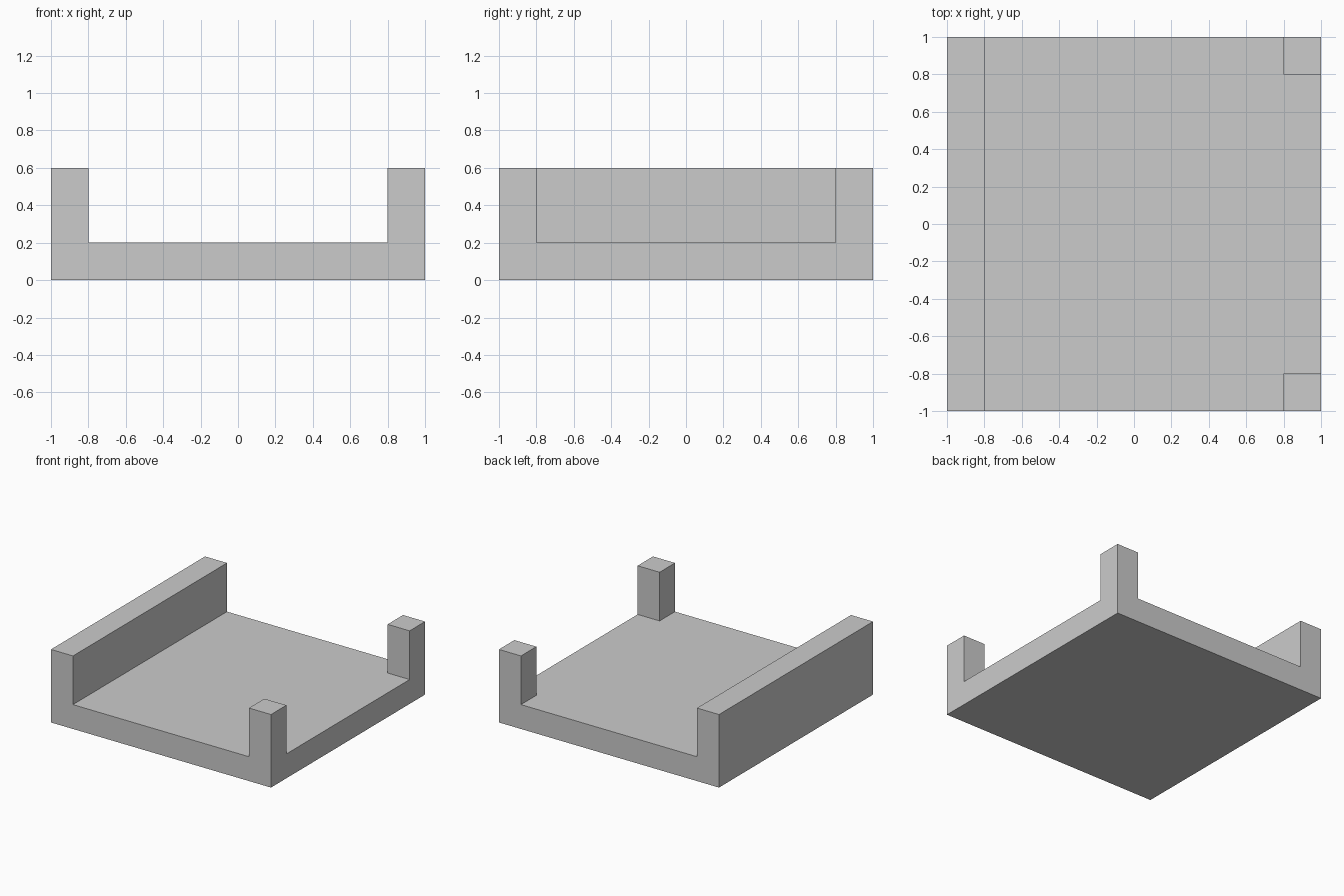
import bpy
import bmesh
from mathutils import Vector

if "Cube" in bpy.data.objects:
    bpy.data.objects.remove(bpy.data.objects["Cube"])

HALF, INNER = 1.0, 0.8
BASE_H, TOTAL_H = 0.2, 0.6

bm = bmesh.new()

# Base slab
bmesh.ops.create_cube(bm, size=1.0)
for v in bm.verts:
    v.co = Vector((v.co.x * 2 * HALF, v.co.y * 2 * HALF, (v.co.z + 0.5) * BASE_H))

# Score the slab along the inner wall lines
for axis in (Vector((1, 0, 0)), Vector((0, 1, 0))):
    for side in (-1, 1):
        bmesh.ops.bisect_plane(bm, geom=bm.verts[:] + bm.edges[:] + bm.faces[:],
                               plane_co=axis * side * INNER, plane_no=axis)


def is_raised(face):
    """Top cells belonging to the left wall or the two right corner posts."""
    c = face.calc_center_median()
    on_top = c.z > BASE_H - 1e-4
    left_wall = c.x < -INNER
    corner_post = c.x > INNER and abs(c.y) > INNER
    return on_top and (left_wall or corner_post)


# Left wall and corner posts
raised = [f for f in bm.faces if is_raised(f)]
result = bmesh.ops.extrude_face_region(bm, geom=raised)
top_verts = [g for g in result["geom"] if isinstance(g, bmesh.types.BMVert)]
bmesh.ops.translate(bm, verts=top_verts, vec=(0, 0, TOTAL_H - BASE_H))

# Merge flat areas back into clean faces
bmesh.ops.dissolve_limit(bm, angle_limit=0.01, verts=bm.verts[:], edges=bm.edges[:])
bmesh.ops.recalc_face_normals(bm, faces=bm.faces[:])

mesh = bpy.data.meshes.new("tray_with_wall_and_posts")
bm.to_mesh(mesh)
bm.free()
tray = bpy.data.objects.new("tray_with_wall_and_posts", mesh)
bpy.context.collection.objects.link(tray)
